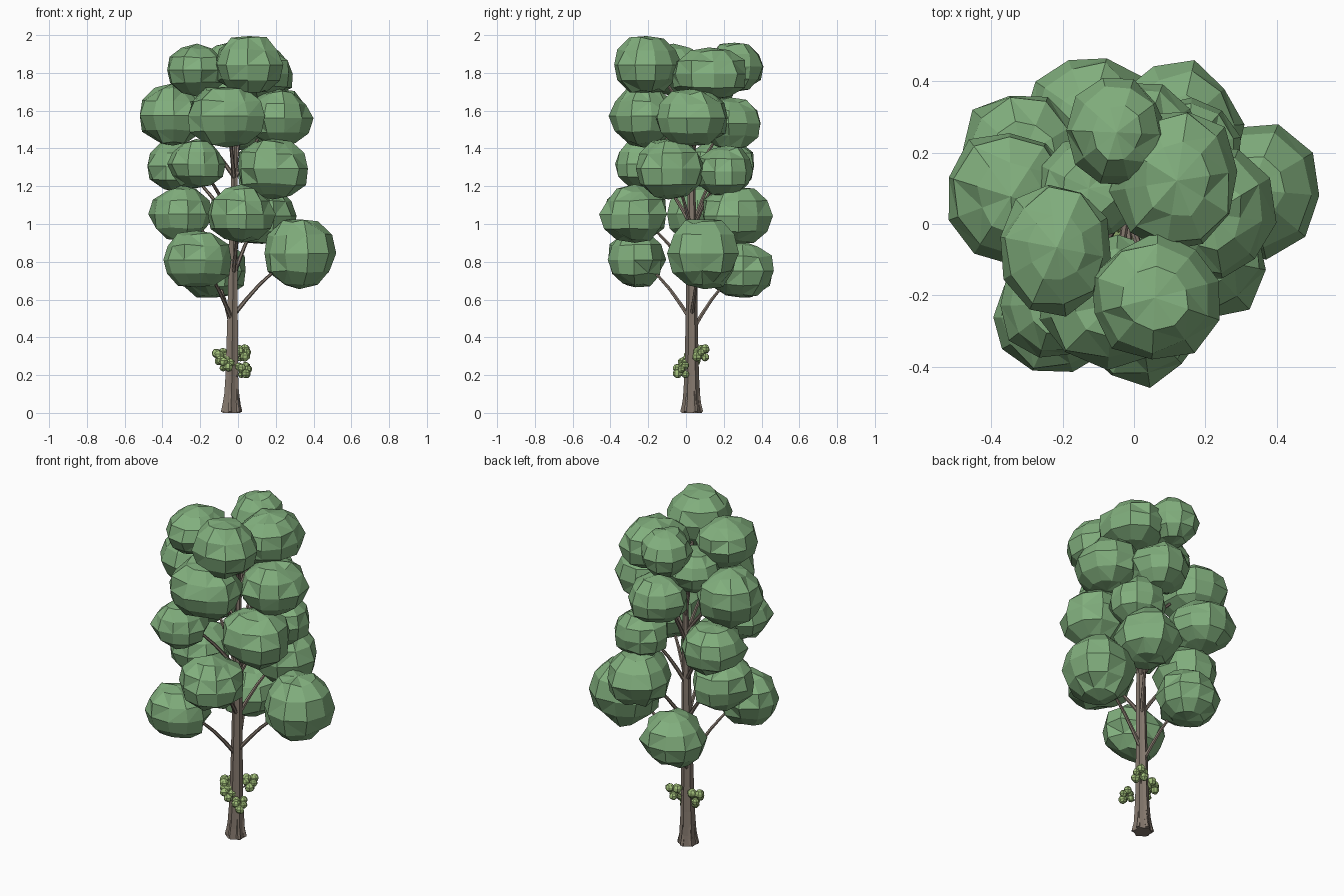
import bpy, bmesh, math, random
from mathutils import Vector, Matrix

random.seed(4)
if "Cube" in bpy.data.objects:
    bpy.data.objects.remove(bpy.data.objects["Cube"])


def material(name, rgb):
    mat = bpy.data.materials.new(name)
    mat.use_nodes = True
    mat.diffuse_color = (*rgb, 1)
    mat.node_tree.nodes["Principled BSDF"].inputs["Base Color"].default_value = (*rgb, 1)
    return mat


BARK = material("brown bark", (0.235, 0.19, 0.155))
FOLIAGE = material("crown green", (0.22, 0.425, 0.205))
SPROUT = material("sprout green", (0.37, 0.54, 0.2))


def finish(name, bm, mat):
    bmesh.ops.recalc_face_normals(bm, faces=bm.faces)
    mesh = bpy.data.meshes.new(name)
    bm.to_mesh(mesh)
    bm.free()
    mesh.materials.append(mat)
    obj = bpy.data.objects.new(name, mesh)
    bpy.context.collection.objects.link(obj)
    return obj


def add_tube(bm, points, radii, sides=6, ridge=0.0):
    """Loft rings along a path; ridge makes alternate corners stick out."""
    points = [Vector(p) for p in points]
    rings = []
    for i, p in enumerate(points):
        along = points[min(i + 1, len(points) - 1)] - points[max(i - 1, 0)]
        turn = Vector((0, 0, 1)).rotation_difference(along)
        ring = []
        for k in range(sides):
            a = math.tau * k / sides
            r = radii[i] * (1 + ridge * (1 if k % 2 else -1))
            ring.append(bm.verts.new(p + turn @ Vector((r * math.cos(a), r * math.sin(a), 0))))
        rings.append(ring)
    for low, high in zip(rings, rings[1:]):
        for k in range(sides):
            n = (k + 1) % sides
            bm.faces.new((low[k], low[n], high[n], high[k]))
    bm.faces.new(rings[0][::-1])
    bm.faces.new(rings[-1])


def add_clump(bm, centre, size, segments, rings, rough):
    """Faceted, roughened ball fitted exactly to the given half sizes."""
    ball = bmesh.ops.create_uvsphere(bm, u_segments=segments, v_segments=rings, radius=1)["verts"]
    spin = Matrix.Rotation(random.uniform(0, math.tau), 3, "Z")
    for v in ball:
        v.co = spin @ v.co * random.uniform(1 - rough, 1 + rough)
    for axis in range(3):
        low = min(v.co[axis] for v in ball)
        high = max(v.co[axis] for v in ball)
        for v in ball:
            t = (v.co[axis] - low) / (high - low) * 2 - 1
            v.co[axis] = centre[axis] + size[axis] * t
    edges = {e for v in ball for e in v.link_edges}
    quads = [f for f in {f for e in edges for f in e.link_faces} if len(f.verts) > 3]
    quads.sort(key=lambda f: f.calc_center_median().to_tuple(4))
    bmesh.ops.triangulate(bm, faces=quads[::2])


def trunk_at(z):
    return Vector((-0.035 + 0.012 * z, 0.03, z))


# Trunk with a flared, ridged foot
bm = bmesh.new()
heights = [0, 0.06, 0.2, 0.5, 0.9, 1.3, 1.75]
widths = [0.05, 0.043, 0.035, 0.029, 0.024, 0.016, 0.008]
add_tube(bm, [trunk_at(z) for z in heights], widths, 12, 0.1)
finish("trunk", bm, BARK)

# Root stubs around the foot
bm = bmesh.new()
for k in range(6):
    a = math.tau * k / 6 + 0.4
    out = Vector((math.cos(a), math.sin(a), 0))
    foot = trunk_at(0)
    add_tube(bm, [foot + out * 0.049 + Vector((0, 0, 0.004)),
                  foot + out * 0.04 + Vector((0, 0, 0.045)),
                  trunk_at(0.17) + out * 0.026], [0.013, 0.012, 0.006], 5)
for v in bm.verts:
    v.co.z = max(v.co.z, 0)
finish("roots", bm, BARK)

# Crown tiers: (centre, half sizes) of every clump
tiers = {
    "lowest": [((0.33, 0.09, 0.84), (0.19, 0.19, 0.185)),
               ((-0.215, -0.26, 0.815), (0.18, 0.155, 0.15)),
               ((-0.135, 0.295, 0.76), (0.175, 0.17, 0.15))],
    "lower": [((0.02, -0.28, 1.055), (0.18, 0.18, 0.155)),
              ((-0.3, 0.08, 1.06), (0.175, 0.18, 0.145)),
              ((0.13, 0.275, 1.045), (0.18, 0.185, 0.15))],
    "middle": [((0.185, -0.08, 1.29), (0.185, 0.185, 0.16)),
               ((-0.22, -0.22, 1.32), (0.155, 0.155, 0.13)),
               ((-0.305, 0.18, 1.3), (0.175, 0.18, 0.135)),
               ((0.15, 0.21, 1.28), (0.15, 0.145, 0.135))],
    "upper": [((-0.06, -0.22, 1.565), (0.205, 0.19, 0.16)),
              ((0.215, 0.03, 1.565), (0.185, 0.19, 0.15)),
              ((-0.345, 0.07, 1.58), (0.175, 0.185, 0.165)),
              ((0.02, 0.23, 1.53), (0.18, 0.165, 0.14))],
    "top": [((0.06, -0.2, 1.845), (0.18, 0.18, 0.15)),
            ((-0.22, -0.075, 1.815), (0.155, 0.185, 0.14)),
            ((0.11, 0.12, 1.795), (0.18, 0.195, 0.14)),
            ((-0.045, 0.26, 1.83), (0.145, 0.15, 0.13)),
            ((-0.12, 0.1, 1.68), (0.15, 0.15, 0.12))],
}
branches = bmesh.new()
for tier, clumps in tiers.items():
    bm = bmesh.new()
    for centre, size in clumps:
        add_clump(bm, centre, size, 10, 6, 0.08)
        # Branch that leaves the trunk and bends up into the clump
        end = Vector(centre)
        start = trunk_at(end.z - 0.33)
        path = []
        for i in range(6):
            t = i / 5
            p = start.lerp(end, t)
            p.z += 0.04 * math.sin(math.pi * t)
            path.append(p)
        add_tube(branches, path, [0.012 - 0.0014 * i for i in range(6)], 6)
    finish(tier + "_foliage", bm, FOLIAGE)
finish("branches", branches, BARK)

# Small leafy sprouts low on the trunk, on thin stems
leaves, stems = bmesh.new(), bmesh.new()
sprouts = [(0.025, 0.08, 0.32), (-0.09, 0.035, 0.3), (0.03, -0.025, 0.23), (-0.065, 0.0, 0.265)]
for sprout in sprouts:
    middle = Vector(sprout)
    for k in range(6):
        a = math.tau * k / 6
        spot = middle + Vector((0.024 * math.cos(a), 0.024 * math.sin(a), 0.026 * math.sin(2.3 * k)))
        r = random.uniform(0.019, 0.026)
        add_clump(leaves, spot, (r, r, r), 7, 5, 0.08)
        add_tube(stems, [trunk_at(middle.z - 0.06), middle, spot], [0.004, 0.003, 0.002], 4)
finish("sprout_leaves", leaves, SPROUT)
finish("sprout_stems", stems, BARK)
